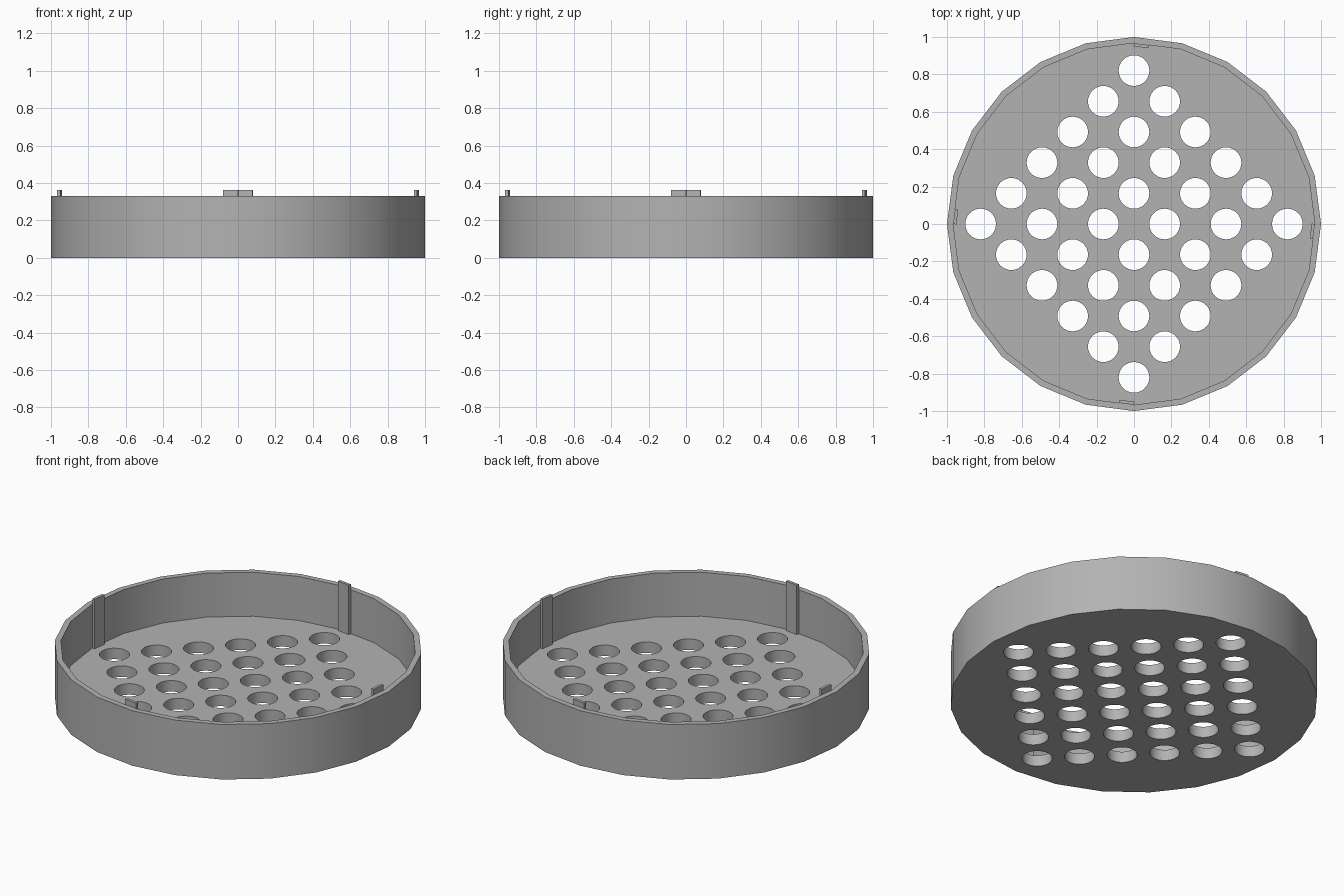
import bpy, bmesh
from math import radians, cos, sin
from mathutils import Matrix

cube = bpy.data.objects.get("Cube")
if cube:
    bpy.data.objects.remove(cube, do_unlink=True)

SIDES = 24
OUTER, INNER = 1.0, 0.967
HEIGHT, FLOOR, CLIP_TOP = 0.33, 0.066, 0.363
PITCH, HOLE_R = 0.164, 0.082

grey = bpy.data.materials.new("light grey plastic")
colour = (0.45, 0.45, 0.45, 1)
grey.use_nodes = True
grey.diffuse_color = colour
grey.node_tree.nodes["Principled BSDF"].inputs["Base Color"].default_value = colour


def make_object(name, bm):
    bmesh.ops.recalc_face_normals(bm, faces=bm.faces)
    mesh = bpy.data.meshes.new(name)
    bm.to_mesh(mesh)
    bm.free()
    mesh.materials.append(grey)
    obj = bpy.data.objects.new(name, mesh)
    bpy.context.collection.objects.link(obj)
    return obj


def select_only(obj):
    bpy.ops.object.select_all(action='DESELECT')
    obj.select_set(True)
    bpy.context.view_layer.objects.active = obj


def ring(bm, radius, z):
    step = radians(360 / SIDES)
    return [bm.verts.new((radius * cos(i * step), radius * sin(i * step), z))
            for i in range(SIDES)]


# Shallow tray: outer wall, rim, inner wall, closed by two floor caps
bm = bmesh.new()
loops = [ring(bm, r, z) for r, z in
         ((OUTER, 0), (OUTER, HEIGHT), (INNER, HEIGHT), (INNER, FLOOR))]
for a, b in zip(loops, loops[1:]):
    for i in range(SIDES):
        j = (i + 1) % SIDES
        bm.faces.new((a[i], a[j], b[j], b[i]))
bm.faces.new(loops[0])
bm.faces.new(loops[-1])
tray = make_object("tray", bm)

# Diamond grid of round drain holes
bm = bmesh.new()
for i in range(-5, 6):
    for j in range(-5, 6):
        if (i + j) % 2 and abs(i) + abs(j) <= 5:
            bmesh.ops.create_cone(bm, cap_ends=True, segments=32, radius1=HOLE_R,
                                  radius2=HOLE_R, depth=0.3,
                                  matrix=Matrix.Translation((i * PITCH, j * PITCH, 0)))
cutter = make_object("hole_cutter", bm)
cutter.hide_render = True
cut = tray.modifiers.new("holes", 'BOOLEAN')
cut.operation = 'DIFFERENCE'
cut.solver = 'EXACT'
cut.object = cutter
select_only(tray)
bpy.ops.object.modifier_apply(modifier=cut.name)
bpy.data.objects.remove(cutter, do_unlink=True)
bpy.ops.object.shade_smooth_by_angle(angle=radians(30))

# Four thin clips lying flat against the inner wall facets
WIDTH, THICK = 0.08, 0.017
for name, angle in (("left_clip", 0), ("back_clip", 90),
                    ("right_clip", 180), ("front_clip", 270)):
    bm = bmesh.new()
    bmesh.ops.create_cube(bm, size=1, matrix=(
        Matrix.Rotation(radians(angle), 4, 'Z')
        @ Matrix.Translation((INNER, 0, 0))
        @ Matrix.Rotation(radians(-180 / SIDES), 4, 'Z')
        @ Matrix.Translation((-THICK / 2, -WIDTH / 2, (FLOOR + CLIP_TOP) / 2))
        @ Matrix.Diagonal((THICK, WIDTH, CLIP_TOP - FLOOR, 1))))
    make_object(name, bm)
